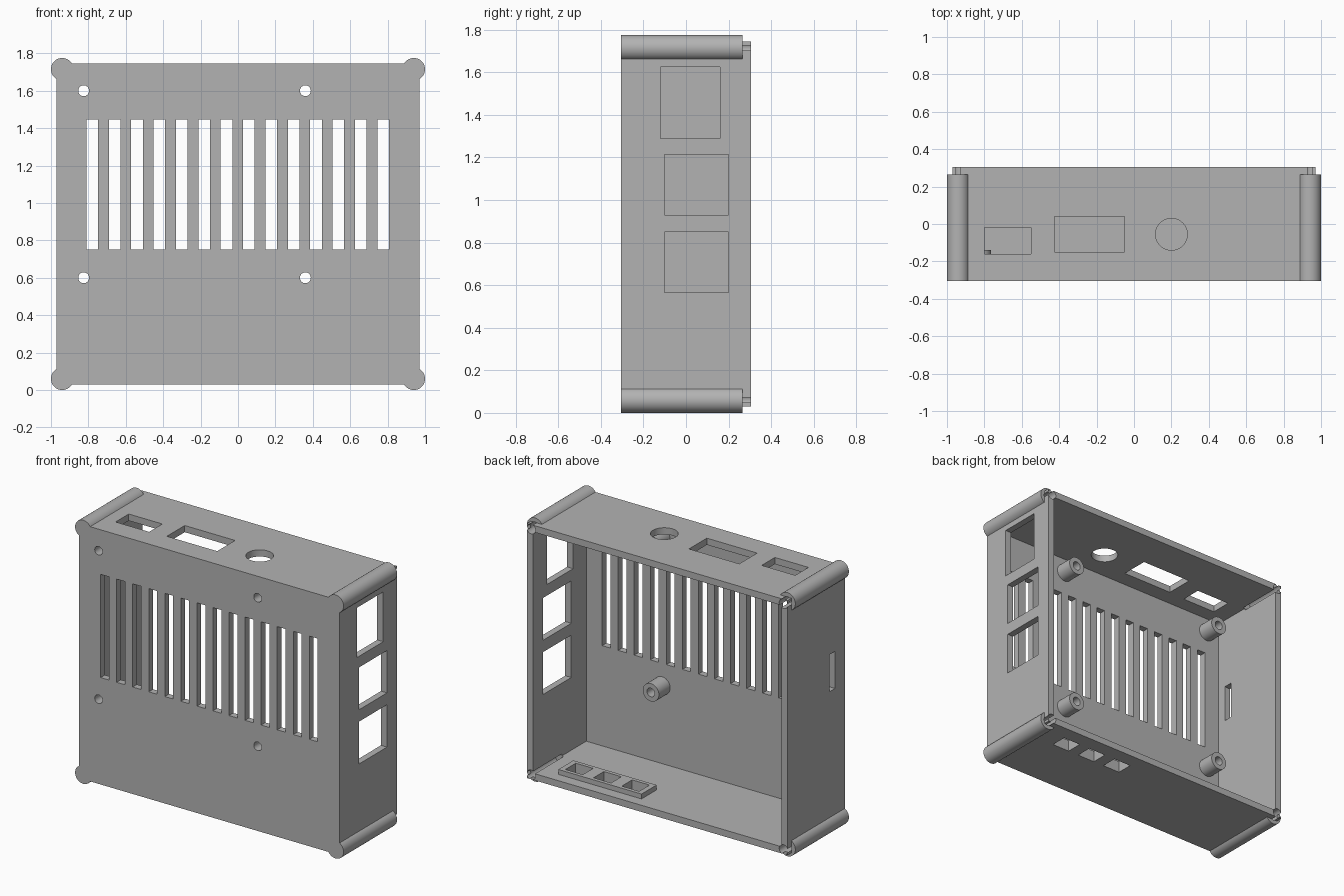
import bpy, math

cube = bpy.data.objects.get("Cube")
if cube:
    bpy.data.objects.remove(cube, do_unlink=True)

grey = bpy.data.materials.new("matte grey")
grey.use_nodes = True
colour = (0.45, 0.45, 0.45, 1)
grey.diffuse_color = colour
grey.node_tree.nodes["Principled BSDF"].inputs["Base Color"].default_value = colour


def box(name, x0, x1, y0, y1, z0, z1):
    bpy.ops.mesh.primitive_cube_add(
        size=1, location=((x0 + x1) / 2, (y0 + y1) / 2, (z0 + z1) / 2))
    ob = bpy.context.object
    ob.name = name
    ob.scale = (x1 - x0, y1 - y0, z1 - z0)
    bpy.ops.object.transform_apply(location=True, rotation=True, scale=True)
    ob.data.materials.append(grey)
    return ob


def rod(name, x, z, r, y0, y1, sides=48):
    # Cylinder along the depth axis
    bpy.ops.mesh.primitive_cylinder_add(
        vertices=sides, radius=r, depth=y1 - y0,
        location=(x, (y0 + y1) / 2, z), rotation=(math.pi / 2, 0, 0))
    ob = bpy.context.object
    ob.name = name
    bpy.ops.object.transform_apply(location=True, rotation=True, scale=True)
    ob.data.materials.append(grey)
    return ob


def combine(target, tool, operation="DIFFERENCE"):
    mod = target.modifiers.new("combine", "BOOLEAN")
    mod.operation = operation
    mod.solver = "EXACT"
    mod.object = tool
    bpy.context.view_layer.objects.active = target
    bpy.ops.object.modifier_apply(modifier=mod.name)
    bpy.data.objects.remove(tool, do_unlink=True)


WALL = 0.045
HALF_X, FRONT, BACK, LOW, HIGH = 0.97, -0.305, 0.305, 0.03, 1.745
INSIDE = FRONT + WALL

# Outer case with round corner posts, hollowed from the back
case = box("case", -HALF_X, HALF_X, FRONT, BACK, LOW, HIGH)
corners = [(sx * 0.94, z) for sx in (-1, 1) for z in (0.06, 1.715)]
for x, z in corners:
    combine(case, rod("post", x, z, 0.06, FRONT, 0.265), "UNION")
combine(case, box("cavity", -HALF_X + WALL, HALF_X - WALL, INSIDE, 0.5,
                  LOW + WALL, HIGH - WALL))

# Blind screw holes in the corner posts
for x, z in corners:
    combine(case, rod("screw_hole", x, z, 0.0323, 0.0, 0.5, 32))

# Front ventilation slots
for i in range(14):
    x = -0.81 + i * 0.1196
    combine(case, box("slot", x, x + 0.062, -0.4, INSIDE + 0.02, 0.75, 1.445))

# Port windows in the left wall
for y0, y1, z0, z1 in ((-0.12, 0.16, 1.29, 1.625),
                       (-0.10, 0.20, 0.93, 1.215),
                       (-0.10, 0.20, 0.565, 0.85)):
    combine(case, box("window", 0.85, 1.1, y0, y1, z0, z1))

# Card slot in the right wall
combine(case, box("card_slot", -1.1, -0.85, -0.2, -0.14, 0.96, 1.21))

# Openings in the top wall
for x0, x1, y0, y1 in ((-0.80, -0.55, -0.16, -0.02), (-0.425, -0.05, -0.15, 0.04)):
    combine(case, box("top_port", x0, x1, y0, y1, 1.66, 1.9))
bpy.ops.mesh.primitive_cylinder_add(vertices=48, radius=0.085, depth=0.3,
                                    location=(0.2, -0.055, 1.75))
combine(case, bpy.context.object)

# Raised frame on the floor, with three openings through the bottom
frame = box("button_frame", 0.17, 0.79, 0.07, 0.23, LOW + WALL, LOW + WALL + 0.033)
for x in (0.27, 0.48, 0.69):
    for part in (case, frame):
        combine(part, box("opening", x - 0.065, x + 0.065, 0.095, 0.205, -0.1, 0.2))

# Board standoffs with through holes
parts = [case, frame]
for x in (-0.825, 0.36):
    for z in (0.6, 1.6):
        standoff = rod("standoff", x, z, 0.06, INSIDE, -0.14)
        for part in (case, standoff):
            combine(part, rod("bore", x, z, 0.029, -0.4, 0.0, 32))
        parts.append(standoff)

# Smooth round surfaces, keep corners sharp
for ob in parts:
    bpy.ops.object.select_all(action="DESELECT")
    ob.select_set(True)
    bpy.context.view_layer.objects.active = ob
    bpy.ops.object.shade_smooth_by_angle(angle=math.radians(30))
